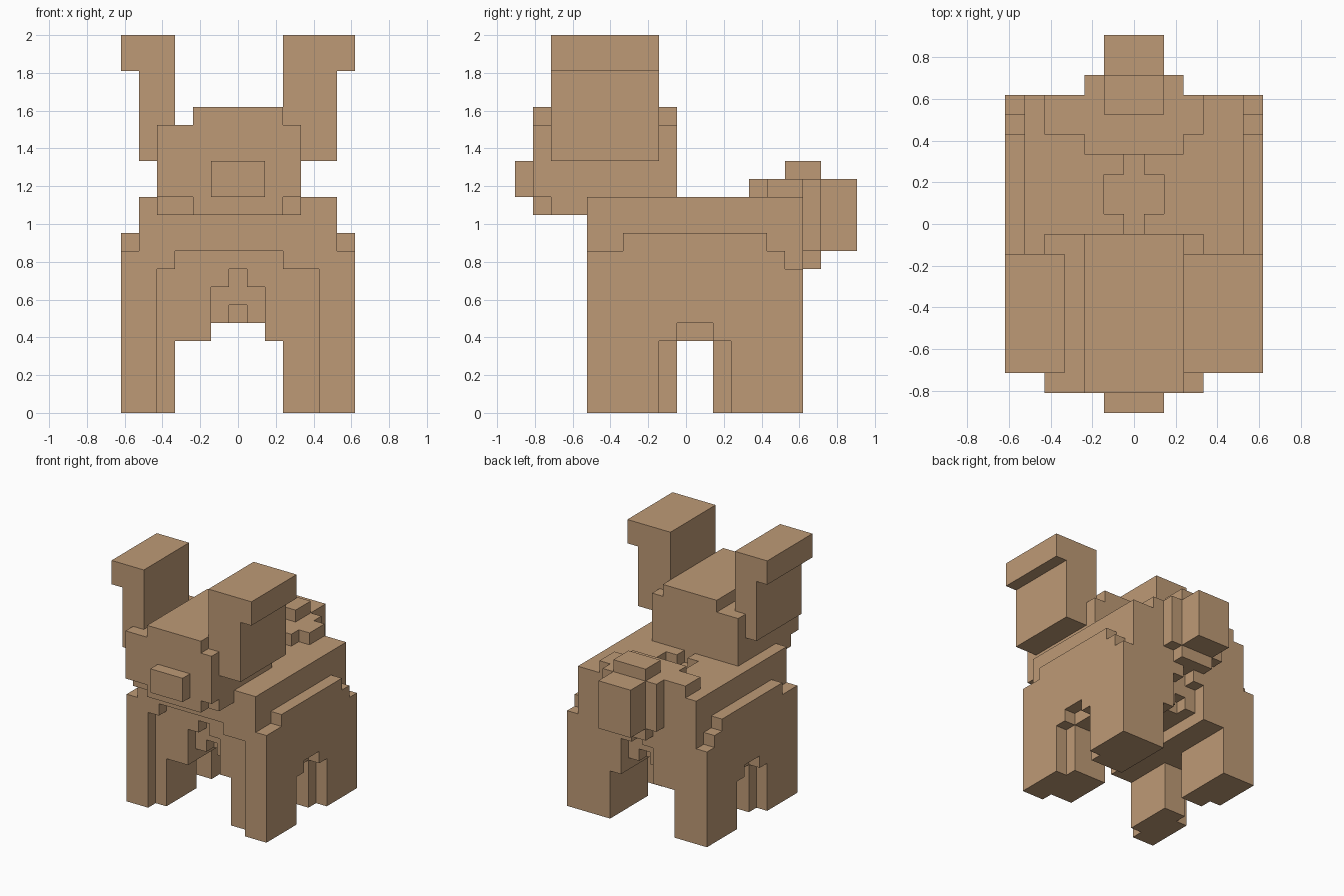
import bpy, bmesh
from mathutils import Vector

if "Cube" in bpy.data.objects:
    bpy.data.objects.remove(bpy.data.objects["Cube"], do_unlink=True)

U = 2 / 21                      # one block; the model is 13 x 19 x 21 blocks
ORIGIN = Vector((6.5, 9.5, 0))

tan = bpy.data.materials.new("tan_clay")
tan.use_nodes = True
COLOUR = (0.515, 0.323, 0.181, 1)
tan.diffuse_color = COLOUR
bsdf = tan.node_tree.nodes["Principled BSDF"]
bsdf.inputs["Base Color"].default_value = COLOUR
bsdf.inputs["Roughness"].default_value = 0.9


def cells(box):
    """All unit blocks inside a box given as x0, x1, y0, y1, z0, z1."""
    x0, x1, y0, y1, z0, z1 = box
    return {(x, y, z) for x in range(x0, x1) for y in range(y0, y1) for z in range(z0, z1)}


def block_part(name, add, carve=()):
    """Union of boxes minus carved boxes, as a clean outer shell."""
    solid = set().union(*(cells(b) for b in add))
    for b in carve:
        solid -= cells(b)
    bm = bmesh.new()
    corners = {}

    def vert(p):
        if p not in corners:
            corners[p] = bm.verts.new((Vector(p) - ORIGIN) * U)
        return corners[p]

    for c in sorted(solid):
        for axis in range(3):
            for side in (0, 1):
                n = list(c)
                n[axis] += 2 * side - 1
                if tuple(n) in solid:
                    continue
                a, b = (axis + 1) % 3, (axis + 2) % 3
                ring = []
                for da, db in ((0, 0), (1, 0), (1, 1), (0, 1)):
                    p = list(c)
                    p[axis] += side
                    p[a] += da
                    p[b] += db
                    ring.append(vert(tuple(p)))
                bm.faces.new(ring if side else ring[::-1])
    # merge the unit squares into large flat faces
    bmesh.ops.dissolve_limit(bm, angle_limit=0.01, verts=bm.verts[:], edges=bm.edges[:])
    bmesh.ops.triangulate(bm, faces=[f for f in bm.faces if len(f.verts) > 4])
    mesh = bpy.data.meshes.new(name)
    bm.to_mesh(mesh)
    bm.free()
    mesh.materials.append(tan)
    obj = bpy.data.objects.new(name, mesh)
    bpy.context.collection.objects.link(obj)
    return obj


# Torso: core with stepped side panels
torso = [(1, 12, 4, 16, 4, 12)]
hollows = [
    (2, 11, 4, 5, 4, 8), (3, 9, 4, 5, 8, 9),        # shallow chest recess
    (5, 8, 4, 16, 4, 5),                            # belly channel
    (6, 7, 9, 10, 11, 12), (5, 8, 10, 12, 11, 12),  # hollow on the back
    (6, 7, 12, 13, 11, 12),
]
for x in (0, 12):
    torso += [(x, x + 1, 4, 15, 4, 9), (x, x + 1, 6, 14, 9, 10), (x, x + 1, 15, 16, 4, 8)]
    hollows.append((x, x + 1, 9, 11, 4, 5))         # side arch crown
for outer, inner in ((5, 6), (15, 14)):             # front and rear arches
    hollows += [(5, 8, outer, outer + 1, 4, 7), (6, 7, outer, outer + 1, 7, 8),
                (6, 7, inner, inner + 1, 5, 6)]
block_part("torso", torso, hollows)

# Legs: notched at the outer side arch, front pair also at the chest recess
for side, x0, x1, edge in (("right", 0, 3, 0), ("left", 9, 13, 12)):
    block_part("front_leg_" + side, [(x0, x1, 4, 9, 0, 4)],
               [(edge, edge + 1, 8, 9, 0, 4), (2, 11, 4, 5, 0, 4)])
    block_part("back_leg_" + side, [(x0, x1, 11, 16, 0, 4)],
               [(edge, edge + 1, 11, 12, 0, 4)])

# Head with raised crown and cut lower front corners
block_part("head", [(2, 10, 1, 9, 11, 16), (4, 9, 1, 9, 16, 17)],
           [(2, 4, 1, 2, 11, 12), (9, 10, 1, 2, 11, 12)])
block_part("snout", [(5, 8, 0, 1, 12, 14)])

# Ears with tips folding outward
block_part("ear_right", [(1, 3, 2, 8, 14, 19), (0, 3, 2, 8, 19, 21)])
block_part("ear_left", [(9, 12, 2, 8, 14, 19), (9, 13, 2, 8, 19, 21)])

# Tail: rump plate, rear base, top bump and hanging tip
block_part("rump_plate", [(2, 10, 14, 16, 12, 13), (4, 9, 13, 17, 12, 13)])
block_part("tail_base", [(4, 9, 16, 17, 9, 12), (5, 8, 16, 17, 8, 9)])
block_part("tail", [(5, 8, 15, 17, 13, 14), (5, 8, 17, 19, 9, 13)])
